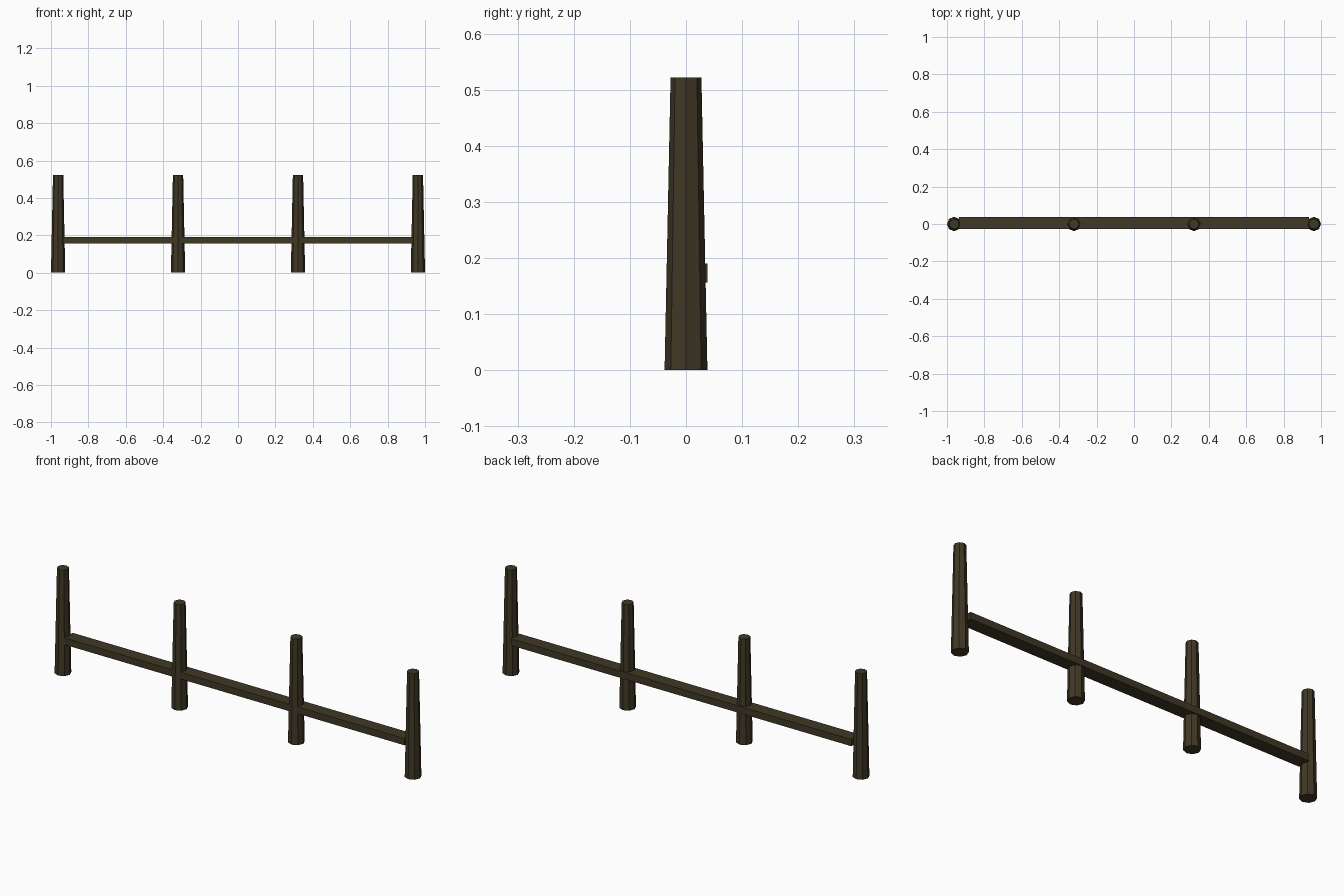
import bpy

if "Cube" in bpy.data.objects:
    bpy.data.objects.remove(bpy.data.objects["Cube"])

# Dark weathered wood
wood = bpy.data.materials.new("dark_wood")
wood.diffuse_color = (0.052, 0.040, 0.019, 1)
wood.use_nodes = True
wood.node_tree.nodes["Principled BSDF"].inputs["Base Color"].default_value = wood.diffuse_color

H = 0.522        # post height
R = 0.0382       # post base radius
END = 1 - R      # x of the end posts

# Four tapered octagonal posts
for i in range(4):
    x = -END + i * 2 * END / 3
    bpy.ops.mesh.primitive_cone_add(vertices=8, radius1=R, radius2=0.0275,
                                    depth=H, location=(x, 0, H / 2))
    post = bpy.context.object
    post.name = f"post_{i + 1}"
    post.data.materials.append(wood)

# Flat rail running through the posts, set slightly to the back
bpy.ops.mesh.primitive_cube_add(size=1, location=(0, 0.0055, 0.1735))
rail = bpy.context.object
rail.name = "rail"
rail.scale = (1.87, 0.065, 0.034)
bpy.ops.object.transform_apply(location=False, rotation=False, scale=True)
rail.data.materials.append(wood)
